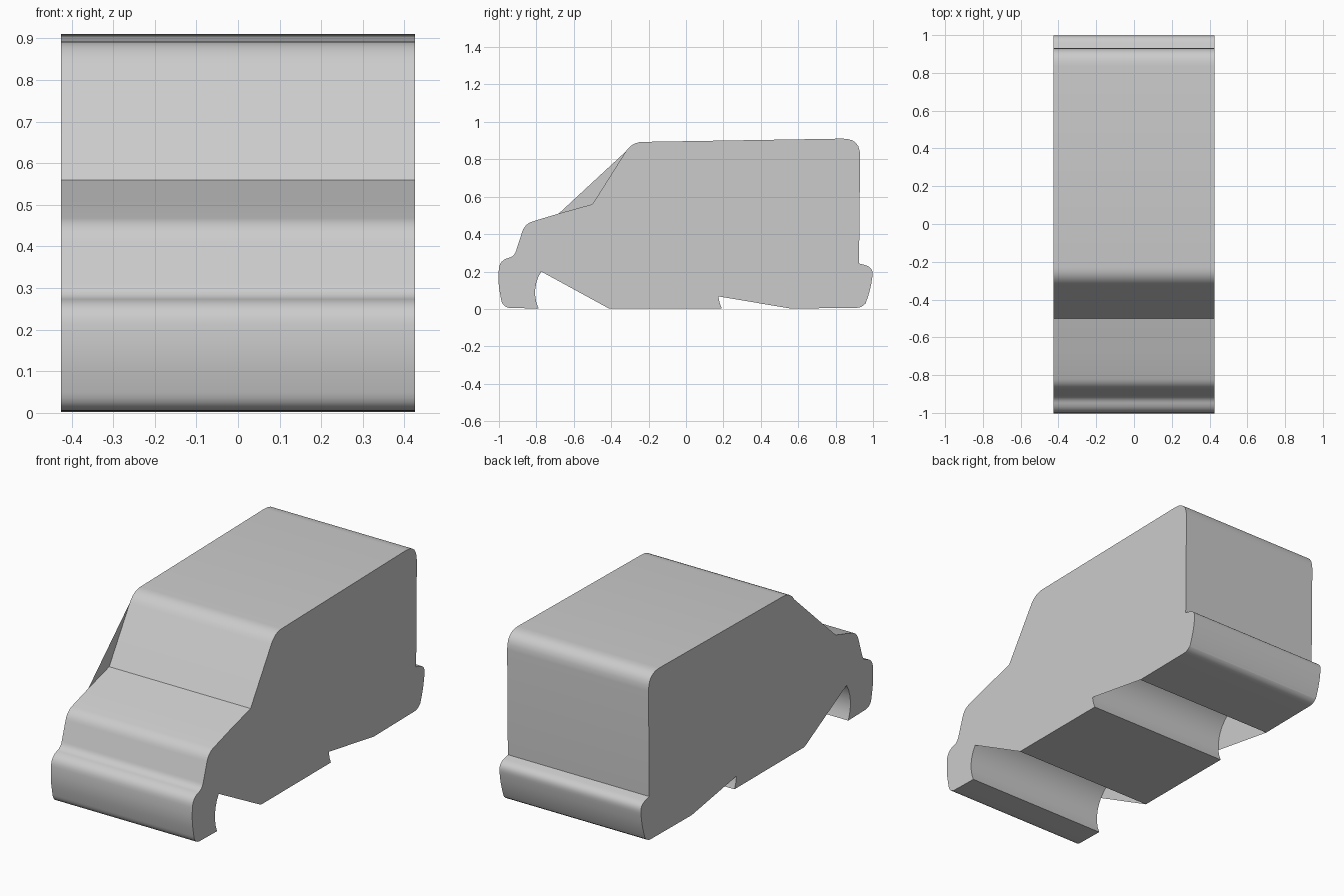
import bpy, bmesh, math
from mathutils import Vector

if "Cube" in bpy.data.objects:
    bpy.data.objects.remove(bpy.data.objects["Cube"])

HALF_W = 0.426

# Side profile corners: y, z, rounding length
CORNERS = [
    (-0.98, 0.005, 0.045), (-1.005, 0.14, 0.05), (-0.998, 0.26, 0.05),
    (-0.918, 0.281, 0.03), (-0.862, 0.455, 0.045), (-0.68, 0.51, 0),
    (-0.50, 0.56, 0), (-0.29, 0.892, 0.06), (0.932, 0.912, 0.095),
    (0.925, 0.243, 0), (1.003, 0.222, 0.045), (0.985, 0.09, 0.07),
    (0.95, 0.006, 0.04)]
WINDSCREEN_BASE = 6


def rounded(i, steps=6):
    y, z, r = CORNERS[i]
    p = Vector((y, z))
    if r == 0:
        return [p]
    prev = Vector(CORNERS[i - 1][:2]) if i else Vector((-0.79, 0.005))
    nxt = Vector(CORNERS[i + 1][:2]) if i + 1 < len(CORNERS) else Vector((0.57, 0.002))
    a = p + (prev - p).normalized() * r
    b = p + (nxt - p).normalized() * r
    out = []
    for k in range(steps + 1):
        t = k / steps
        out.append(a * (1 - t) ** 2 + p * 2 * t * (1 - t) + b * t * t)
    return out


def arch(cy, r, keep_from, steps=24):
    # Wheel arch; the side panels cover it with a straight chord
    pts = []
    cz = 0.088
    a0 = -math.asin((cz - 0.002) / r)
    a1 = math.pi - a0
    for k in range(steps + 1):
        a = a0 + (a1 - a0) * k / steps
        keep = k == 0 or a >= math.radians(keep_from)
        pts.append((Vector((cy + r * math.cos(a), cz + r * math.sin(a))), keep))
    return pts


# Entries: point, used by right panel, used by left panel
profile = []
for i in range(len(CORNERS)):
    profile += [(p, True, i != WINDSCREEN_BASE) for p in rounded(i)]
for centre, radius, keep_from in ((0.375, 0.203, 178), (-0.60, 0.207, 143)):
    profile += [(p, k, k) for p, k in arch(centre, radius, keep_from)]

# Wrapped shell and side panels
bm = bmesh.new()
left = [bm.verts.new((-HALF_W, p.x, max(p.y, 0))) for p, _, _ in profile]
right = [bm.verts.new((HALF_W, p.x, max(p.y, 0))) for p, _, _ in profile]
n = len(profile)
for i in range(n):
    j = (i + 1) % n
    bm.faces.new((left[i], left[j], right[j], right[i]))
caps = [
    bm.faces.new([v for v, e in zip(right, profile) if e[1]][::-1]),
    bm.faces.new([v for v, e in zip(left, profile) if e[2]])]
for f in bm.faces:
    f.normal_update()
for f, s in zip(caps, (1, -1)):
    if f.normal.x * s < 0:
        f.normal_flip()
roof = max((f for f in bm.faces if f not in caps), key=lambda f: f.calc_center_median().z)
if roof.normal.z < 0:
    for f in bm.faces:
        if f not in caps:
            f.normal_flip()
bmesh.ops.triangulate(bm, faces=caps, ngon_method='EAR_CLIP')

mesh = bpy.data.meshes.new("van_body")
bm.to_mesh(mesh)
bm.free()
body = bpy.data.objects.new("van_body", mesh)
bpy.context.collection.objects.link(body)
bpy.context.view_layer.objects.active = body
body.select_set(True)
bpy.ops.object.shade_smooth_by_angle(angle=math.radians(35))
